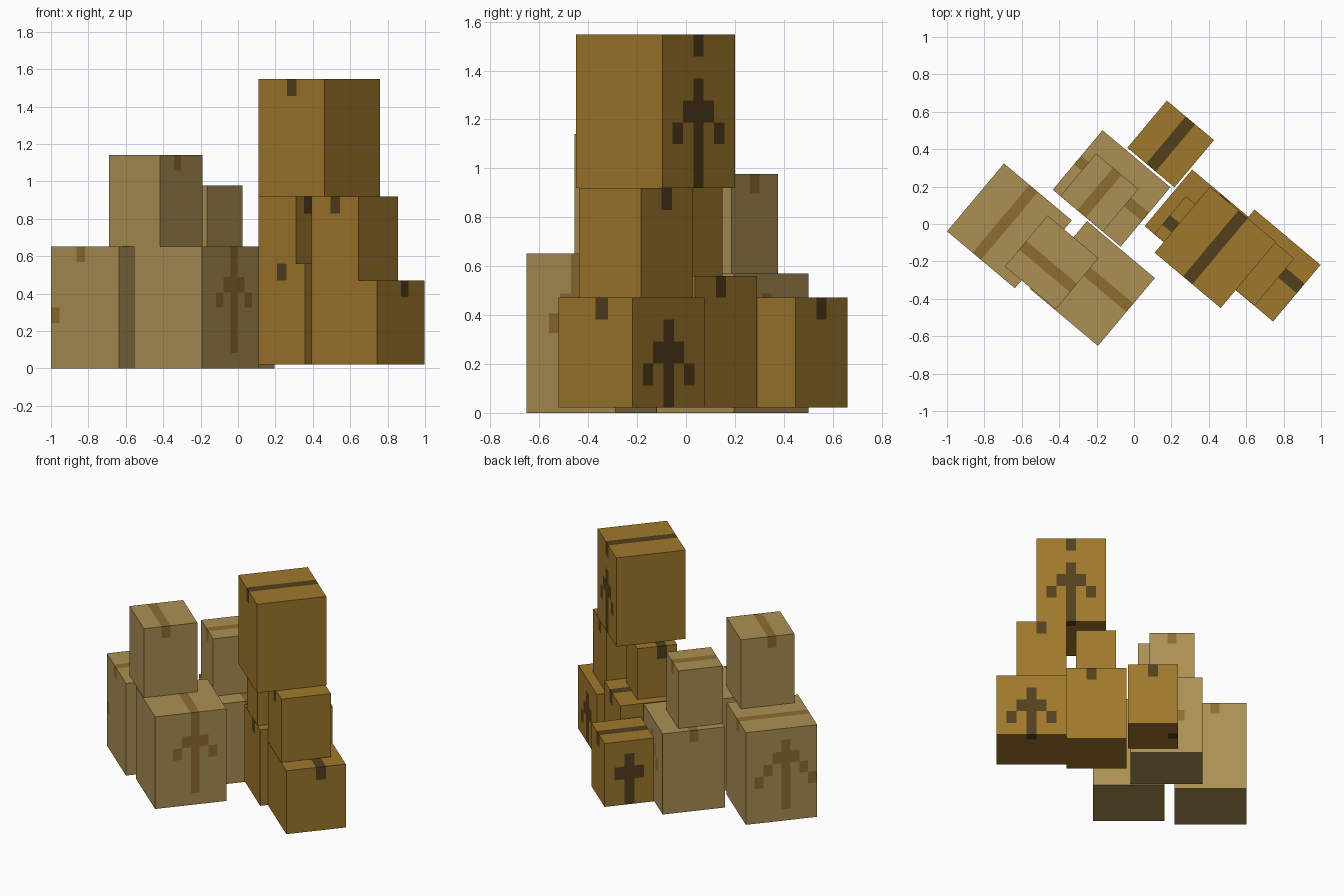
import bpy, bmesh, math
from mathutils import Vector

if "Cube" in bpy.data.objects:
    bpy.data.objects.remove(bpy.data.objects["Cube"])

ANGLE = math.radians(-40)            # every box shares one turn about z


def material(name, rgb):
    m = bpy.data.materials.new(name)
    m.diffuse_color = (*rgb, 1)
    m.use_nodes = True
    m.node_tree.nodes["Principled BSDF"].inputs["Base Color"].default_value = m.diffuse_color
    return m


PALE = [material("pale_card", (0.41, 0.28, 0.09)), material("pale_tape", (0.27, 0.155, 0.03))]
BROWN = [material("brown_card", (0.35, 0.19, 0.025)), material("brown_tape", (0.085, 0.05, 0.012))]
PALE_CELL = (0.0592, 0.0592, 0.0815)
BROWN_CELL = (0.0658, 0.0658, 0.0897)


def arrow_cells(n, side, stem, top, bottom, wings):
    """Up arrow on one side: a stem plus stepped wings, rows counted from the top."""
    axis, high = "xy".index(side[1]), side[0] == "+"
    cells = set()

    def mark(along, row):
        c = [0, 0, n[2] - 1 - row]
        c[axis] = n[axis] - 1 if high else 0
        c[1 - axis] = along
        cells.add(tuple(c))

    for row in range(top, bottom + 1):
        mark(stem, row)
    for k in range(1, wings + 1):
        mark(stem - k, top + k)
        mark(stem + k, top + k)
    return cells


def box(name, n, centre, base, tape, arrow=None, cell=PALE_CELL, mats=PALE):
    """Carton divided into n cells; tape = (direction, cell index) over the top."""
    run, idx = tape
    dark = {(i, j, n[2] - 1) for i in range(n[0]) for j in range(n[1])
            if (j if run == "x" else i) == idx}
    if arrow:
        dark |= arrow_cells(n, *arrow)
    bm = bmesh.new()
    for a in range(3):
        b, c = (a + 1) % 3, (a + 2) % 3
        for high in (0, 1):
            for p in range(n[b]):
                for q in range(n[c]):
                    corners = [(0, 0), (1, 0), (1, 1), (0, 1)]
                    if not high:
                        corners.reverse()
                    verts = []
                    for dp, dq in corners:
                        v = Vector((0, 0, 0))
                        v[a], v[b], v[c] = n[a] * high, p + dp, q + dq
                        v.x, v.y = v.x - n[0] / 2, v.y - n[1] / 2
                        verts.append(bm.verts.new([v[k] * cell[k] for k in range(3)]))
                    voxel = [0, 0, 0]
                    voxel[a], voxel[b], voxel[c] = (n[a] - 1) * high, p, q
                    bm.faces.new(verts).material_index = int(tuple(voxel) in dark)
    bmesh.ops.remove_doubles(bm, verts=bm.verts, dist=1e-4)
    me = bpy.data.meshes.new(name)
    bm.to_mesh(me)
    bm.free()
    for m in mats:
        me.materials.append(m)
    ob = bpy.data.objects.new(name, me)
    ob.location = (*centre, base)
    ob.rotation_euler.z = ANGLE
    bpy.context.collection.objects.link(ob)


# pale cartons
box("pale_left_box", (8, 8, 8), (-0.666, -0.01), 0, ("y", 3), ("-x", 3, 1, 6, 3))
box("pale_front_box", (8, 8, 8), (-0.222, -0.318), 0, ("x", 4), ("+x", 4, 1, 6, 2))
box("pale_front_top_box", (6, 6, 6), (-0.44, -0.205), 0.652, ("x", 2))
box("pale_back_box", (8, 7, 7), (-0.12, 0.19), 0, ("x", 3), ("+y", 4, 1, 5, 2))
box("pale_back_top_box", (5, 5, 5), (-0.185, 0.168), 0.5705, ("y", 2))

# brown cartons, standing slightly above the pale ones
Z = 0.0225
H = BROWN_CELL[2]
brown = dict(cell=BROWN_CELL, mats=BROWN)
box("brown_back_box", (5, 5, 5), (0.196, 0.428), Z, ("y", 2), ("-x", 2, 1, 4, 1), **brown)
box("brown_right_box", (7, 6, 5), (0.694, -0.222), Z, ("x", 3), ("+y", 3, 1, 4, 2), **brown)
box("brown_middle_box", (6, 6, 6), (0.335, 0.013), Z, ("y", 3), **brown)
box("brown_small_box", (4, 4, 4), (0.294, -0.037), Z + 6 * H, ("x", 1), **brown)
box("brown_right_upper_box", (5, 5, 5), (0.625, -0.205), Z + 5 * H, ("y", 2), **brown)
box("brown_tall_top_box", (7, 7, 7), (0.435, -0.125), Z + 10 * H, ("y", 3), ("+y", 3, 2, 6, 2), **brown)
